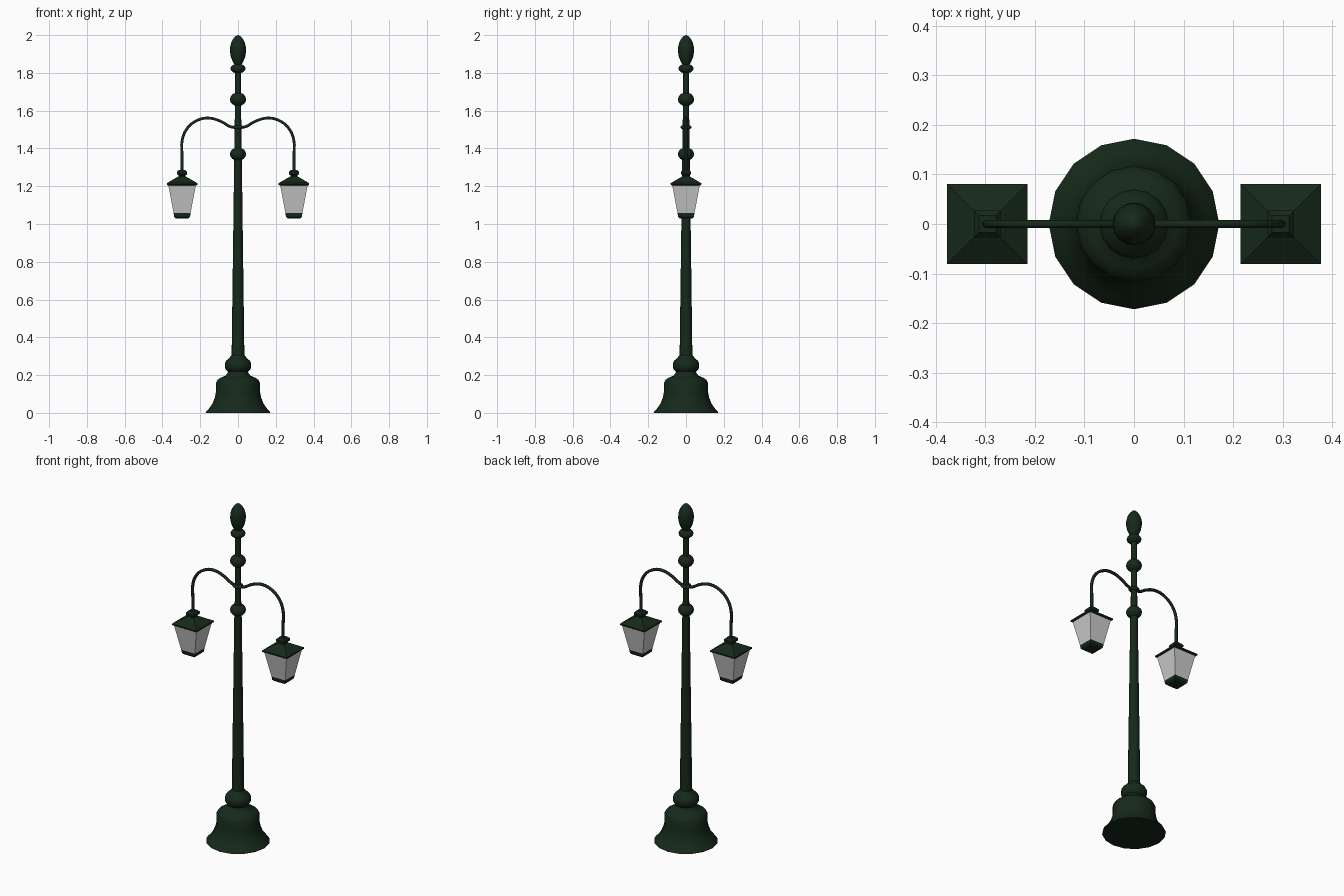
import bpy, bmesh, math

if "Cube" in bpy.data.objects:
    bpy.data.objects.remove(bpy.data.objects["Cube"])

def material(name, rgb):
    m = bpy.data.materials.new(name)
    m.diffuse_color = (*rgb, 1)
    m.use_nodes = True
    m.node_tree.nodes["Principled BSDF"].inputs["Base Color"].default_value = m.diffuse_color
    return m

GREEN = material("dark_green_iron", (0.008, 0.022, 0.010))
GLASS = material("frosted_glass", (0.62, 0.62, 0.62))

def loft(bm, profile, sides, turn=0.0, scale=1.0):
    """Stack of rings from (radius, z) pairs; returns side faces per level."""
    rings = []
    for r, z in profile:
        rings.append([bm.verts.new((r * scale * math.cos(turn + 2 * math.pi * i / sides),
                                    r * scale * math.sin(turn + 2 * math.pi * i / sides), z))
                      for i in range(sides)])
    levels = []
    for a, b in zip(rings, rings[1:]):
        levels.append([bm.faces.new((a[i], a[(i + 1) % sides], b[(i + 1) % sides], b[i]))
                       for i in range(sides)])
    bm.faces.new(rings[0][::-1])
    bm.faces.new(rings[-1])
    return levels

def finish(bm, name, mats=(GREEN,), x=0.0, smooth=None):
    mesh = bpy.data.meshes.new(name)
    bm.to_mesh(mesh)
    bm.free()
    for m in mats:
        mesh.materials.append(m)
    ob = bpy.data.objects.new(name, mesh)
    ob.location.x = x
    bpy.context.collection.objects.link(ob)
    if smooth:
        bpy.context.view_layer.objects.active = ob
        bpy.ops.object.select_all(action='DESELECT')
        ob.select_set(True)
        bpy.ops.object.shade_smooth_by_angle(angle=math.radians(smooth))
    return ob

def turned(name, profile, sides=16):
    bm = bmesh.new()
    loft(bm, profile, sides)
    return finish(bm, name, smooth=50)

def bead(name, r, z, h):
    pts = [(max(0.012, r * math.cos(t)), z + h * math.sin(t))
           for t in [math.pi * (k / 8 - 0.5) for k in range(9)]]
    return turned(name, pts)

# Bell-shaped foot with its collar
turned("base", [(0.172, 0), (0.168, 0.008), (0.15, 0.027), (0.135, 0.05), (0.123, 0.08),
                (0.117, 0.11), (0.117, 0.158), (0.108, 0.175), (0.09, 0.187), (0.066, 0.197),
                (0.055, 0.212), (0.052, 0.222)])
turned("base_collar", [(0.05, 0.215), (0.062, 0.226), (0.07, 0.24), (0.07, 0.262),
                       (0.062, 0.277), (0.048, 0.288), (0.038, 0.302), (0.033, 0.308)])

# Tapered column and thin upper rod
turned("column", [(0.034, 0.29), (0.02, 1.36)])
turned("upper_rod", [(0.018, 1.35), (0.016, 1.86)])

# Beads along the rod
bead("lower_bead", 0.043, 1.37, 0.035)
bead("arm_collar", 0.03, 1.512, 0.013)
bead("upper_bead", 0.043, 1.66, 0.036)
bead("finial_ring", 0.04, 1.823, 0.026)

# Pointed bud on top
turned("finial", [(0.017, 1.842), (0.028, 1.86), (0.038, 1.885), (0.043, 1.915), (0.042, 1.935),
                  (0.035, 1.963), (0.024, 1.982), (0.012, 1.995), (0.002, 2.0)])

LAMP_X = 0.296

def arm(name, side):
    pts = [(0, 1.51), (0.04, 1.515), (0.09, 1.543), (0.16, 1.561), (0.225, 1.544),
           (0.272, 1.502), (LAMP_X, 1.44), (LAMP_X, 1.36), (LAMP_X, 1.27)]
    cu = bpy.data.curves.new(name, 'CURVE')
    cu.dimensions = '3D'
    cu.bevel_depth = 0.0085
    cu.bevel_resolution = 1
    cu.resolution_u = 4
    cu.use_fill_caps = True
    sp = cu.splines.new('BEZIER')
    sp.bezier_points.add(len(pts) - 1)
    for p, (x, z) in zip(sp.bezier_points, pts):
        p.co = (side * x, 0, z)
        p.handle_left_type = p.handle_right_type = 'AUTO'
    cu.materials.append(GREEN)
    bpy.context.collection.objects.link(bpy.data.objects.new(name, cu))

def lantern(name, x):
    q, s = math.pi / 4, math.sqrt(2)   # square rings measured by half width
    # Foot, tapered panes, roof and square knob
    bm = bmesh.new()
    levels = loft(bm, [(0.034, 1.03), (0.042, 1.038), (0.045, 1.058), (0.074, 1.212)], 4, q, s)
    panes = levels[2]
    bmesh.ops.inset_individual(bm, faces=panes, thickness=0.012, depth=-0.004)
    for f in panes:
        f.material_index = 1
    finish(bm, name + "_body", (GREEN, GLASS), x)
    bm = bmesh.new()
    loft(bm, [(0.076, 1.205), (0.081, 1.208), (0.081, 1.216), (0.032, 1.245), (0.018, 1.252),
              (0.018, 1.258), (0.027, 1.264), (0.027, 1.276), (0.017, 1.287)], 4, q, s)
    finish(bm, name + "_roof", (GREEN,), x)

for label, side in (("left", -1), ("right", 1)):
    arm(label + "_arm", side)
    lantern(label + "_lantern", side * LAMP_X)
